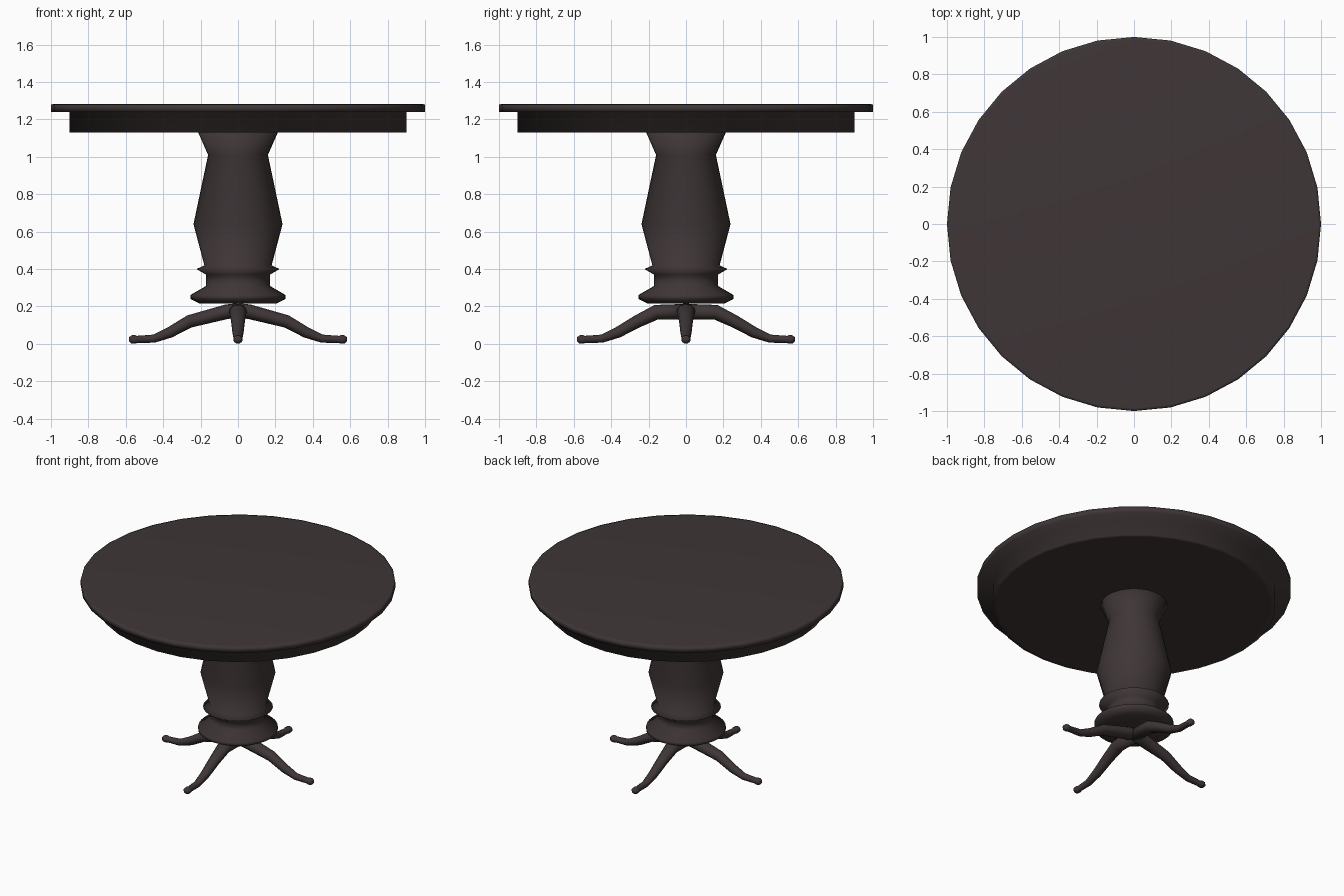
import bpy, bmesh, math
from mathutils import Vector

if "Cube" in bpy.data.objects:
    bpy.data.objects.remove(bpy.data.objects["Cube"])

wood = bpy.data.materials.new("dark brown wood")
wood.diffuse_color = (0.050, 0.037, 0.037, 1)
wood.use_nodes = True
wood.node_tree.nodes["Principled BSDF"].inputs["Base Color"].default_value = wood.diffuse_color


def finish(name, bm, smooth=True):
    bmesh.ops.recalc_face_normals(bm, faces=bm.faces)
    for f in bm.faces:
        f.smooth = smooth
    me = bpy.data.meshes.new(name)
    bm.to_mesh(me)
    bm.free()
    me.materials.append(wood)
    ob = bpy.data.objects.new(name, me)
    bpy.context.collection.objects.link(ob)
    return ob


def skin(bm, rings):
    """Join equal vertex rings with quads and cap both ends."""
    n = len(rings[0])
    for a, b in zip(rings, rings[1:]):
        for i in range(n):
            j = (i + 1) % n
            bm.faces.new((a[i], a[j], b[j], b[i]))
    bm.faces.new(rings[0])
    bm.faces.new(rings[-1])


def lathe(name, profile, sides=32):
    bm = bmesh.new()
    rings = []
    for r, z in profile:
        rings.append([bm.verts.new((r * math.cos(2 * math.pi * i / sides),
                                    r * math.sin(2 * math.pi * i / sides), z))
                      for i in range(sides)])
    skin(bm, rings)
    return finish(name, bm)


def leg(name, path, angle, sides=12):
    """Tapered tube; path rows are distance, height, half width, half depth."""
    bm = bmesh.new()
    out = Vector((math.cos(angle), math.sin(angle), 0))
    side = Vector((-math.sin(angle), math.cos(angle), 0))
    up = Vector((0, 0, 1))
    rings = []
    for k, (d, z, w, h) in enumerate(path):
        p, q = path[max(k - 1, 0)], path[min(k + 1, len(path) - 1)]
        t = (out * (q[0] - p[0]) + up * (q[1] - p[1])).normalized()
        nrm = t.cross(side)
        c = out * d + up * z
        rings.append([bm.verts.new(c + side * w * math.cos(2 * math.pi * i / sides)
                                   + nrm * h * math.sin(2 * math.pi * i / sides))
                      for i in range(sides)])
    skin(bm, rings)
    return finish(name, bm)


# round top with the recessed apron below it
lathe("tabletop_and_apron", [(0.87, 1.13), (0.90, 1.13), (0.90, 1.24),
                             (1.0, 1.24), (1.0, 1.28), (0.985, 1.282)])

# turned pedestal column
lathe("pedestal", [(0.215, 1.135), (0.16, 1.01), (0.238, 0.64), (0.18, 0.42),
                   (0.222, 0.40), (0.17, 0.37), (0.17, 0.31), (0.253, 0.262),
                   (0.253, 0.24), (0.205, 0.215)])

# four curved feet; the front/back pair keeps its height further out
foot = [(0.26, 0.120, 0.037, 0.034), (0.365, 0.061, 0.030, 0.029),
        (0.45, 0.028, 0.024, 0.022), (0.54, 0.024, 0.021, 0.019),
        (0.55, 0.024, 0.025, 0.023), (0.57, 0.024, 0.024, 0.022),
        (0.583, 0.024, 0.012, 0.011)]
side_path = [(0.0, 0.178, 0.050, 0.040), (0.06, 0.172, 0.050, 0.039)] + foot
long_path = [(0.0, 0.172, 0.050, 0.042), (0.16, 0.169, 0.046, 0.040)] + foot
for name, path, deg in (("right_leg", side_path, 0), ("back_leg", long_path, 90),
                        ("left_leg", side_path, 180), ("front_leg", long_path, 270)):
    leg(name, path, math.radians(deg))
